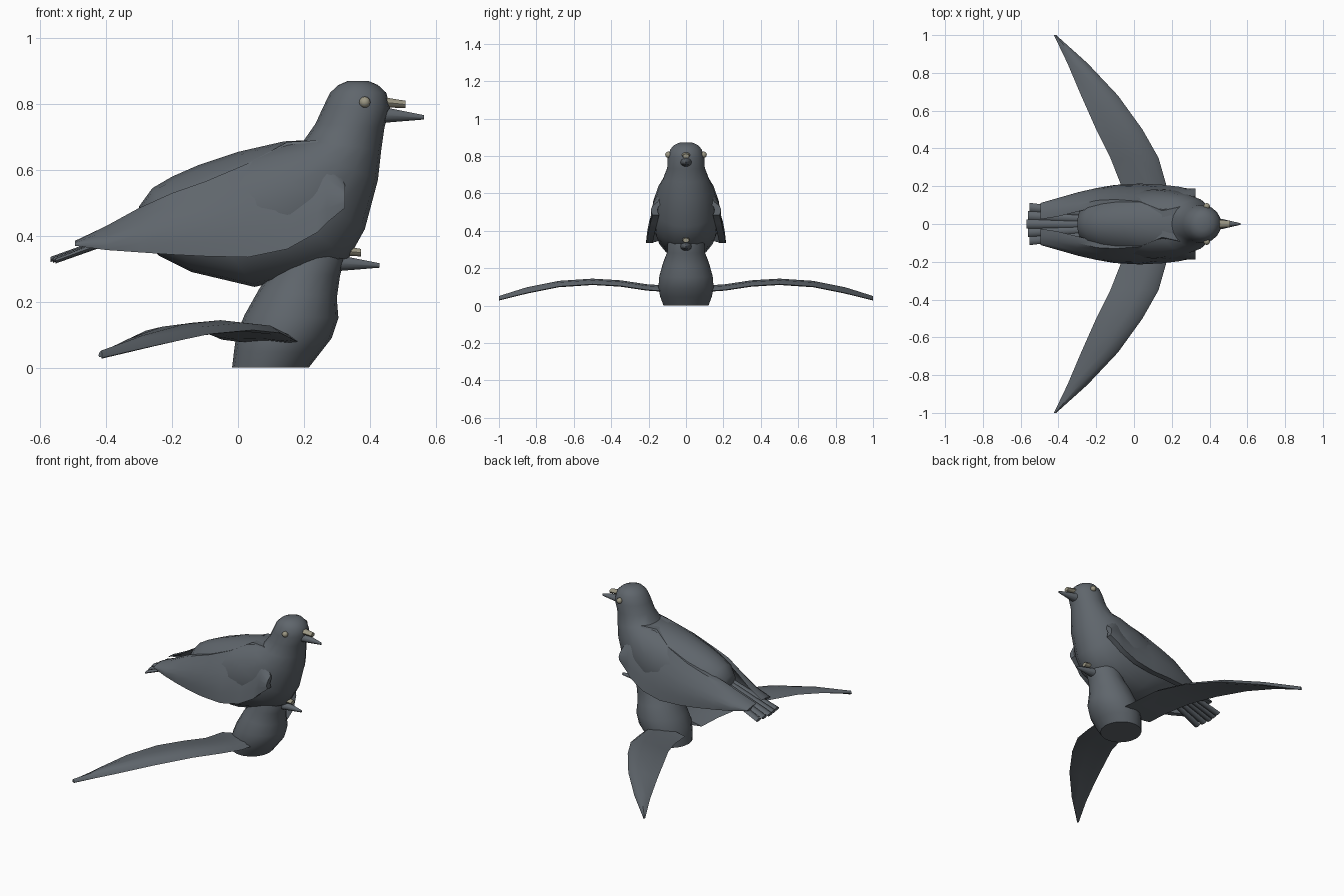
import bpy, bmesh, math
from mathutils import Vector

cube = bpy.data.objects.get("Cube")
if cube:
    bpy.data.objects.remove(cube)


def make_material(name, colour):
    mat = bpy.data.materials.new(name)
    mat.use_nodes = True
    mat.diffuse_color = (*colour, 1)
    mat.node_tree.nodes["Principled BSDF"].inputs["Base Color"].default_value = (*colour, 1)
    return mat


slate = make_material("slate grey", (0.115, 0.132, 0.15))
cream = make_material("dull cream", (0.33, 0.31, 0.23))


def finish(name, bm, mat, angle=40):
    bmesh.ops.recalc_face_normals(bm, faces=bm.faces)
    mesh = bpy.data.meshes.new(name)
    bm.to_mesh(mesh)
    bm.free()
    mesh.materials.append(mat)
    obj = bpy.data.objects.new(name, mesh)
    bpy.context.collection.objects.link(obj)
    bpy.ops.object.select_all(action="DESELECT")
    obj.select_set(True)
    bpy.context.view_layer.objects.active = obj
    bpy.ops.object.shade_smooth_by_angle(angle=math.radians(angle))
    return obj


def loft(name, rings, mat, angle=40):
    """Skin a row of closed rings and cap both ends."""
    bm = bmesh.new()
    loops = [[bm.verts.new(p) for p in ring] for ring in rings]
    for a, b in zip(loops, loops[1:]):
        for i in range(len(a)):
            j = (i + 1) % len(a)
            bm.faces.new((a[i], a[j], b[j], b[i]))
    bm.faces.new(loops[0])
    bm.faces.new(loops[-1])
    return finish(name, bm, mat, angle)


def ellipse(back, front, half_width, sides=18):
    """Ring spanning a back point and a front point given as (x, z)."""
    a, b = Vector((back[0], 0, back[1])), Vector((front[0], 0, front[1]))
    mid, arm = (a + b) / 2, (a - b) / 2
    turns = [2 * math.pi * i / sides for i in range(sides)]
    return [mid + arm * math.cos(t) + Vector((0, half_width * math.sin(t), 0)) for t in turns]


def tube(name, start, end, size_a, size_b, mat, sides=10):
    """Tapered tube along x; each size is (half width, half height)."""
    rings = []
    for c, s in ((start, size_a), (end, size_b)):
        turns = [2 * math.pi * i / sides for i in range(sides)]
        rings.append([(c[0], c[1] + s[0] * math.cos(t), c[2] + s[1] * math.sin(t)) for t in turns])
    return loft(name, rings, mat, 50)


# Bodies: back point, front point, half width, from the crown downwards
head = [
    ((.335, .871), (.395, .871), .035),
    ((.305, .858), (.425, .858), .065),
    ((.28, .835), (.45, .835), .085),
    ((.258, .79), (.462, .79), .1),
    ((.235, .74), (.445, .73), .102),
    ((.20, .69), (.435, .66), .125),
]
perched_torso = [
    ((.14, .687), (.425, .57), .15),
    ((.0, .655), (.385, .42), .178),
    ((-.06, .635), (.335, .33), .185),
    ((-.12, .615), (.22, .283), .18),
    ((-.2, .58), (.05, .245), .165),
    ((-.26, .545), (-.14, .29), .13),
    ((-.3, .49), (-.24, .34), .085),
    ((-.3, .45), (-.28, .38), .03),
]
lower_torso = [
    ((.02, .16), (.305, .15), .145),
    ((-.005, .1), (.285, .09), .15),
    ((-.012, .05), (.25, .045), .14),
    ((-.018, 0), (.215, 0), .122),
]


def build_bird(prefix, torso, dx, dz):
    shifted = [((a[0] + dx, a[1] + dz), (b[0] + dx, b[1] + dz), w) for a, b, w in head]
    loft(prefix + "_body", [ellipse(*s) for s in shifted + torso], slate)
    # Beak and the pale swelling above it
    tube(prefix + "_beak", (.43 + dx, 0, .768 + dz), (.565 + dx, 0, .76 + dz),
         (.035, .027), (.004, .007), slate)
    tube(prefix + "_cere", (.44 + dx, 0, .806 + dz), (.508 + dx, 0, .799 + dz),
         (.024, .016), (.017, .012), cream)
    # Eyes
    for side, label in ((1, "left"), (-1, "right")):
        bm = bmesh.new()
        bmesh.ops.create_uvsphere(bm, u_segments=12, v_segments=8, radius=.017)
        bmesh.ops.translate(bm, verts=bm.verts, vec=(.385 + dx, side * .094, .806 + dz))
        finish(f"{prefix}_{label}_eye", bm, cream)


build_bird("perched_bird", perched_torso, 0, 0)
build_bird("lower_bird", lower_torso, -.135, -.45)

# Folded wing: x, top z, bottom z, top y, bottom y
folded = [
    (.325, .555, .485, .15, .178),
    (.27, .66, .44, .115, .19),
    (.24, .69, .41, .09, .197),
    (.15, .685, .36, .07, .208),
    (.03, .62, .335, .12, .214),
    (-.1, .565, .338, .13, .207),
    (-.2, .53, .343, .125, .19),
    (-.3, .485, .35, .1, .167),
    (-.4, .43, .357, .075, .138),
    (-.495, .385, .37, .06, .108),
]
# Spread wing: y, leading x, trailing x, z
spread = [
    (.08, .19, -.05, .085),
    (.21, .17, -.07, .094),
    (.35, .13, -.125, .115),
    (.5, .045, -.2, .124),
    (.68, -.085, -.28, .112),
    (.85, -.245, -.352, .078),
    (1.0, -.412, -.424, .037),
]
# Lens section: position from leading to trailing edge, height
lens = [(0, -.01), (.12, .012), (.4, .02), (.75, .012), (1, 0),
        (.75, -.008), (.4, -.006), (.12, -.014)]

for side, label in ((1, "left"), (-1, "right")):
    rings = []
    for x, top, bottom, y_top, y_bottom in folded:
        outer, inner = [], []
        for i in range(6):
            t = i / 5
            y = y_top + (y_bottom - y_top) * t + .022 * math.sin(math.pi * t)
            z = top + (bottom - top) * t
            outer.append((x, side * y, z))
            inner.append((x, side * (y - .035), z))
        rings.append(outer + inner[::-1])
    loft(f"perched_bird_{label}_wing", rings, slate)

    rings = [[(lead + (trail - lead) * u, side * y, z + h * (1 if y < .95 else .7))
              for u, h in lens] for y, lead, trail, z in spread]
    loft(f"lower_bird_{label}_wing", rings, slate)

    # Tucked toe
    tube(f"{label}_toe", (.1, side * .045, .26), (.065, side * .05, .205),
         (.014, .014), (.006, .006), slate, 6)

# Fan of tail feathers
for i in range(-2, 3):
    y = i * .044
    tip = -.57 + abs(i) * .008
    tube(f"tail_feather_{i + 3}", (-.2, y * .6, .455), (tip, y, .328 - abs(i) * .002),
         (.018, .014), (.024, .008), slate, 8)
